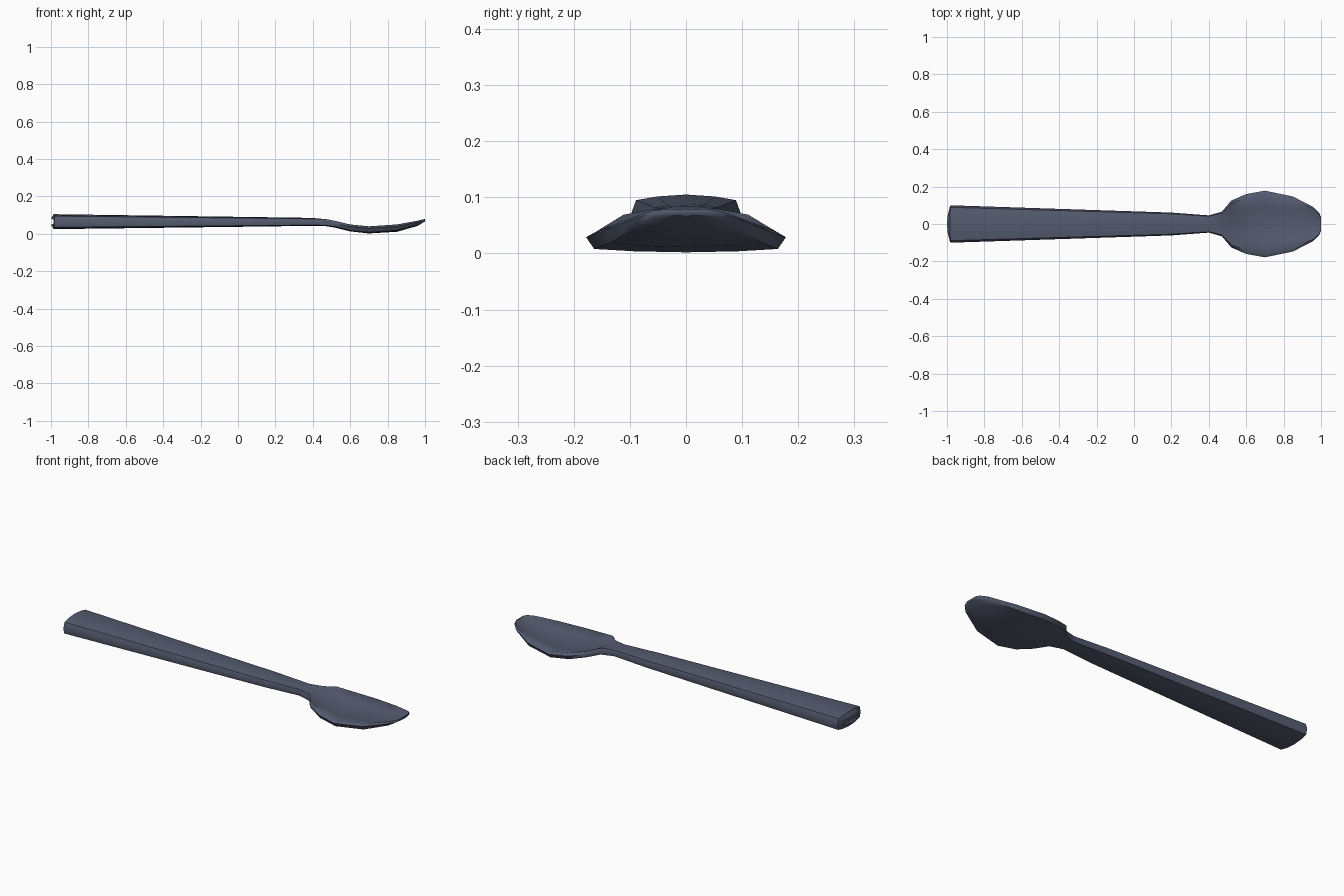
import bpy, bmesh

# Stations along the spoon: x, half width, top centre z, top edge z,
# side z, bottom edge z, bottom centre z, bow (x shift at the sides)
stations = [
    (-1.00, 0.090, 0.080, 0.078, 0.065, 0.052, 0.050, 0.015),
    (-0.985, 0.100, 0.105, 0.095, 0.065, 0.035, 0.025, 0.005),
    (0.20, 0.061, 0.088, 0.082, 0.064, 0.045, 0.040, 0),
    (0.40, 0.046, 0.085, 0.080, 0.063, 0.047, 0.043, 0),
    (0.47, 0.066, 0.074, 0.079, 0.062, 0.045, 0.041, 0),
    (0.52, 0.125, 0.050, 0.069, 0.055, 0.037, 0.033, 0),
    (0.60, 0.160, 0.029, 0.050, 0.039, 0.018, 0.013, 0),
    (0.70, 0.178, 0.020, 0.040, 0.029, 0.008, 0.002, 0),
    (0.85, 0.147, 0.030, 0.050, 0.040, 0.019, 0.011, 0),
    (0.96, 0.090, 0.054, 0.070, 0.063, 0.050, 0.042, 0),
    (0.99, 0.060, 0.068, 0.077, 0.072, 0.065, 0.061, 0),
    (1.00, 0.035, 0.074, 0.079, 0.075, 0.069, 0.067, 0),
]


def section(x, w, tc, te, side, be, bc, bow):
    """Closed cross-section: rim, upper surface, rim, lower surface."""
    tm = tc + (te - tc) * 0.35
    bm_z = bc + (be - bc) * 0.3
    half = [(0, tc), (0.52, tm), (0.89, te), (1, side), (0.92, be), (0.52, bm_z), (0, bc)]
    loop = half + [(-f, z) for f, z in half[-2:0:-1]]
    return [(x + bow * f * f, f * w, z) for f, z in loop]


# Spoon: one continuous loft from handle end to bowl tip
bm = bmesh.new()
rings = [[bm.verts.new(p) for p in section(*s)] for s in stations]
n = len(rings[0])
for a, b in zip(rings, rings[1:]):
    for i in range(n):
        j = (i + 1) % n
        bm.faces.new((a[i], a[j], b[j], b[i]))

# End caps: strips across the thickness
for r in (rings[0], rings[-1]):
    for k in range(n // 2):
        quad = [r[k], r[k + 1], r[(n - k - 1) % n], r[(n - k) % n]]
        unique = list(dict.fromkeys(quad))
        if len(unique) > 2:
            bm.faces.new(unique)
bmesh.ops.recalc_face_normals(bm, faces=bm.faces[:])

mesh = bpy.data.meshes.new("spoon")
bm.to_mesh(mesh)
bm.free()
spoon = bpy.data.objects.new("spoon", mesh)
bpy.context.collection.objects.link(spoon)

# Blue-grey finish
mat = bpy.data.materials.new("dark_metal")
mat.diffuse_color = (0.09, 0.105, 0.16, 1)
mesh.materials.append(mat)

bpy.context.view_layer.objects.active = spoon
spoon.select_set(True)
bpy.ops.object.shade_smooth_by_angle(angle=0.8)
